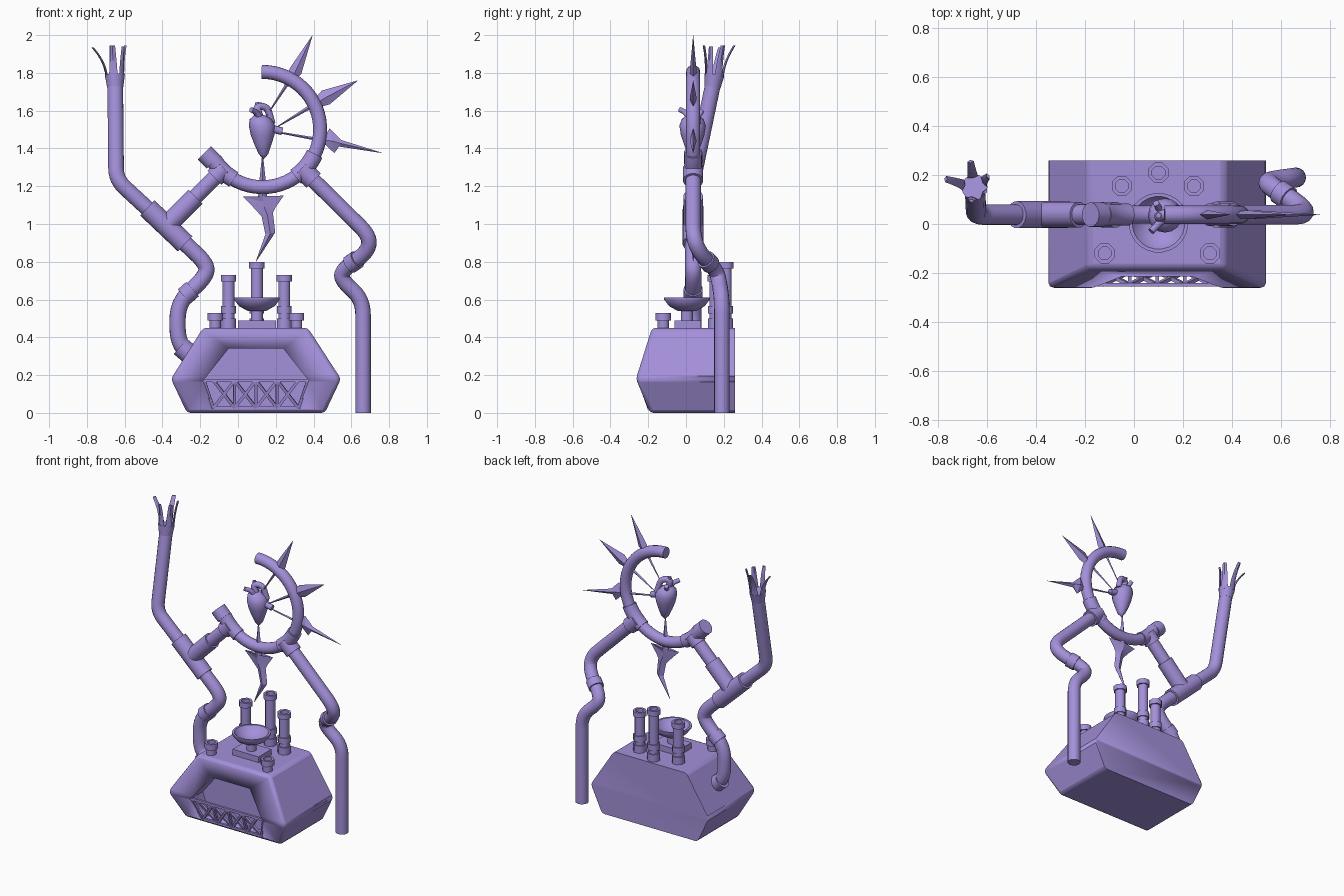
import bpy, bmesh
from math import sin, cos, pi, radians
from mathutils import Vector as V

if "Cube" in bpy.data.objects:
    bpy.data.objects.remove(bpy.data.objects["Cube"])

violet = bpy.data.materials.new("violet")
violet.use_nodes = True
colour = (0.37, 0.28, 0.70, 1)
violet.diffuse_color = colour
violet.node_tree.nodes["Principled BSDF"].inputs["Base Color"].default_value = colour


def finish(name, bm, angle=0.7):
    """Clean up, smooth faces below the sharp angle, and link the object."""
    bmesh.ops.remove_doubles(bm, verts=bm.verts, dist=1e-5)
    bmesh.ops.recalc_face_normals(bm, faces=bm.faces)
    for f in bm.faces:
        f.smooth = True
    for e in bm.edges:
        e.smooth = e.calc_face_angle(0) < angle
    mesh = bpy.data.meshes.new(name)
    bm.to_mesh(mesh)
    bm.free()
    mesh.materials.append(violet)
    ob = bpy.data.objects.new(name, mesh)
    bpy.context.collection.objects.link(ob)
    return ob


def loft(name, rings, angle=0.7):
    """Skin a stack of equal rings and cap both ends."""
    bm = bmesh.new()
    loops = [[bm.verts.new(p) for p in r] for r in rings]
    n = len(loops[0])
    for a, b in zip(loops, loops[1:]):
        for i in range(n):
            j = (i + 1) % n
            bm.faces.new((a[i], a[j], b[j], b[i]))
    bm.faces.new(loops[0])
    bm.faces.new(loops[-1])
    return finish(name, bm, angle)


def fillet(points, radius):
    """Round the corners of a path."""
    pts = [V(p) for p in points]
    out = [pts[0]]
    for a, b, c in zip(pts, pts[1:], pts[2:]):
        p = b + (a - b).normalized() * min(radius, 0.48 * (a - b).length)
        q = b + (c - b).normalized() * min(radius, 0.48 * (c - b).length)
        for i in range(7):
            t = i / 6
            out.append(p * (1 - t) ** 2 + b * 2 * t * (1 - t) + q * t * t)
    return out + [pts[-1]]


def tube(name, points, r, r_end=None, sides=16):
    pts = [V(p) for p in points]
    last = len(pts) - 1
    rings, normal = [], None
    for i, p in enumerate(pts):
        t = (pts[min(i + 1, last)] - pts[max(i - 1, 0)]).normalized()
        normal = t.orthogonal() if normal is None else normal - t * normal.dot(t)
        normal.normalize()
        side = t.cross(normal)
        rr = r + ((r_end or r) - r) * i / last
        rings.append([p + (normal * cos(2 * pi * k / sides) + side * sin(2 * pi * k / sides)) * rr
                      for k in range(sides)])
    return loft(name, rings)


def lathe(name, profile, x, y, sides=8):
    return loft(name, [[(x + r * cos(2 * pi * (k + .5) / sides), y + r * sin(2 * pi * (k + .5) / sides), z)
                        for k in range(sides)] for r, z in profile], 0.85)


def prism(name, outline, y0, y1):
    return loft(name, [[(x, y, z) for x, z in outline] for y in (y0, y1)])


# furnace body: three rectangles lofted, with all but the back edges softened
BACK = 0.26
levels = ((0, -.27, .46, -.19), (.18, -.355, .545, -.265), (.45, -.185, .37, -.18))
body = loft("body", [[(a, f, z), (b, f, z), (b, BACK, z), (a, BACK, z)] for z, a, b, f in levels], 0.3)
bm = bmesh.new()
bm.from_mesh(body.data)
soft = [e for e in bm.edges if min(v.co.y for v in e.verts) < BACK - .01]
bmesh.ops.bevel(bm, geom=soft, offset=.018, segments=2, profile=.5, affect='EDGES')
bm.to_mesh(body.data)
bm.free()

# recessed mouth
mouth = [(-.13, .025), (.32, .025), (.375, .17), (.24, .34), (-.05, .34), (-.185, .17)]
cutter = prism("mouth_cutter", mouth, -.4, -.12)
cutter.hide_render = True
cutter.hide_viewport = True
cut = body.modifiers.new("mouth", 'BOOLEAN')
cut.object = cutter
cut.solver = 'EXACT'


# lattice across the lower half of the mouth
def grate_point(x, top):
    return (x, -.248, .172) if top else (x, -.195, .026)


def bar(name, p, q):
    tube(name, [p, q], .011, sides=4)


bar("grate_top", grate_point(-.185, True), grate_point(.375, True))
bar("grate_bottom", grate_point(-.13, False), grate_point(.32, False))
bar("grate_end", grate_point(-.18, True), grate_point(-.13, False))
bar("grate_end", grate_point(.37, True), grate_point(.32, False))
for i in range(4):
    a = -.13 + i * .1125
    b = a + .1125
    bar("grate_brace", grate_point(a, True), grate_point(b, False))
    bar("grate_brace", grate_point(a, False), grate_point(b, True))
    if i:
        bar("grate_post", grate_point(a, False), grate_point(a, True))

# chimneys
for x, y, top in ((-.05, .155, .73), (.1, .21, .8), (.245, .155, .73)):
    lathe("chimney", [(.042, .44), (.042, .5), (.034, .5), (.034, .525), (.042, .525), (.042, .565),
                      (.034, .565), (.034, top - .035), (.044, top - .035), (.044, top),
                      (.028, top), (.028, top - .08), (0, top - .08)], x, y)
for x in (-.12, .31):
    lathe("short_chimney", [(.032, .44), (.032, .49), (.044, .49), (.044, .53),
                            (.028, .53), (.028, .47), (0, .47)], x, -.12)

# bowl on its plinth
prism("plinth", [(0, .44), (.2, .44), (.2, .49), (0, .49)], -.06, .08)
lathe("bowl_stem", [(.032, .48), (.032, .545)], .1, .005, 16)
lathe("bowl", [(0, .535), (.05, .54), (.095, .565), (.122, .6), (.122, .61), (.108, .61),
               (.085, .578), (.04, .556), (0, .552)], .1, .005, 24)

# open ring with its tail and collars
CX, CZ, Y, R = .13, 1.5, .038, .305


def arc(start, end, n):
    ts = [radians(start + (end - start) * i / n) for i in range(n + 1)]
    return [(CX + R * cos(t), Y, CZ + R * sin(t)) for t in ts]


tube("ring", arc(91, -135, 36) + [(-.165, Y, 1.363)], .037)
tube("ring_end_cap", [(-.13, Y, 1.328), (-.178, Y, 1.376)], .05)
tube("ring_collar_left", arc(-148, -120, 5), .045)
tube("ring_collar_right", arc(-55, -25, 6), .046)

# raised arm
tube("arm_link", [(-.086, Y, 1.284), (-.38, Y, .99)], .042)
tube("arm_link_collar", [(-.075, Y, 1.295), (-.125, Y, 1.245)], .053)
tube("tee_branch", [(-.38, Y, .99), (-.225, Y, 1.145)], .053)
tube("tee_main", [(-.48, Y, 1.085), (-.28, Y, .895)], .056)
tube("raised_arm", fillet([(-.38, Y, .99), (-.645, Y, 1.235), (-.65, .145, 1.75)], .06), .042)
tube("wrist_cuff", [(-.65, .14, 1.725), (-.652, .15, 1.79)], .043, .053)

# splayed fingers: bent strips peeled outward from the wrist
for deg, spread, height in ((170, .075, .15), (100, .05, .16), (30, .02, .16), (-35, .01, .155), (-100, .025, .16)):
    out = V((cos(radians(deg)), sin(radians(deg)), 0))
    side = V((-out.y, out.x, 0))
    rings = []
    for i in range(6):
        t = i / 5
        c = V((-.652, .148 + .015 * t, 1.77 + (height + .015) * t)) + out * (.044 + spread * t * t)
        w = .024 * (1 - .45 * t)
        rings.append([c + side * w, c + out * .007, c - side * w, c - out * .006])
    loft("finger", rings)

# left standing pipe that returns into the body
tube("lower_arm", fillet([(-.38, Y, .99), (-.16, Y, .785), (-.175, Y, .715), (-.32, Y, .585),
                          (-.32, Y, .365), (-.22, Y, .28)], .09), .043)
tube("lower_arm_collar", [(-.24, Y, .656), (-.285, Y, .616)], .051)
tube("lower_arm_flange", [(-.305, Y, .352), (-.25, Y, .305)], .054)

# right leg pipe
tube("leg", fillet([(.346, Y, 1.284), (.70, Y, .935), (.685, .07, .85), (.55, .16, .755),
                    (.55, .175, .70), (.662, .19, .60), (.662, .19, 0)], .08), .041)
tube("leg_collar_top", [(.335, Y, 1.295), (.40, Y, 1.23)], .054)
tube("leg_collar_middle", [(.632, .105, .813), (.592, .132, .785)], .05)


# flat blades: pairs of edge points with a central ridge
def blade(name, pairs, thick=.018):
    rings = []
    for i, (ax, az, bx, bz) in enumerate(pairs):
        a, b = V((ax, Y, az)), V((bx, Y, bz))
        mid = (a + b) / 2
        d = V((0, min(thick, (a - b).length * .4), 0))
        rings.append([a, mid + d, b, mid - d])
    loft(name, rings, 0.3)


def spike(name, start, wide, tip, half):
    s, w, t = (V((p[0], p[1])) for p in (start, wide, tip))
    side = (t - s).normalized().orthogonal() * half
    pairs = []
    for p, k in ((s, .06), (s.lerp(w, .65), .25), (w, 1), (t, .01)):
        pairs.append((*(p + side * k), *(p - side * k)))
    blade(name, pairs)


spike("upper_spike", (.15, 1.57), (.305, 1.81), (.395, 2), .034)
spike("middle_spike", (.2, 1.51), (.465, 1.67), (.635, 1.76), .042)
blade("barbed_spike", [(.2, 1.492, .2, 1.484), (.45, 1.452, .445, 1.435), (.485, 1.505, .51, 1.375),
                       (.545, 1.445, .535, 1.41), (.76, 1.378, .76, 1.376)])
blade("hanging_spike", [(.127, 1.36, .133, 1.36), (.11, 1.2, .15, 1.2), (.105, 1.12, .155, 1.12),
                        (.025, 1.145, .242, 1.15), (.075, 1.095, .2, 1.09), (.125, 1.04, .185, 1.06),
                        (.145, .945, .197, .955), (.094, .802, .097, .802)])

# heart with its vessels
heart = [(1.345, .135, .003), (1.37, .135, .025), (1.42, .132, .045), (1.47, .13, .062),
         (1.52, .127, .07), (1.555, .12, .058), (1.575, .115, .03), (1.58, .115, .002)]
loft("heart", [[(x + r * cos(k * pi / 8), .035 + r * sin(k * pi / 8), z) for k in range(16)]
               for z, x, r in heart], 1.2)
vessels = {
    "aorta": ([(.12, .03, 1.55), (.095, .03, 1.625), (.155, .05, 1.62), (.18, .06, 1.53)], .021),
    "front_vessel": ([(.12, .02, 1.55), (.1, .0, 1.59), (.07, -.03, 1.605)], .016),
    "top_vessel": ([(.11, .035, 1.58), (.1, .035, 1.645)], .013),
    "back_vessel": ([(.11, .05, 1.55), (.09, .085, 1.60)], .015),
    "side_vessel": ([(.16, .04, 1.51), (.235, .04, 1.49)], .022),
}
for name, (path, r) in vessels.items():
    tube(name, fillet(path, .03), r, r * .9, 10)
